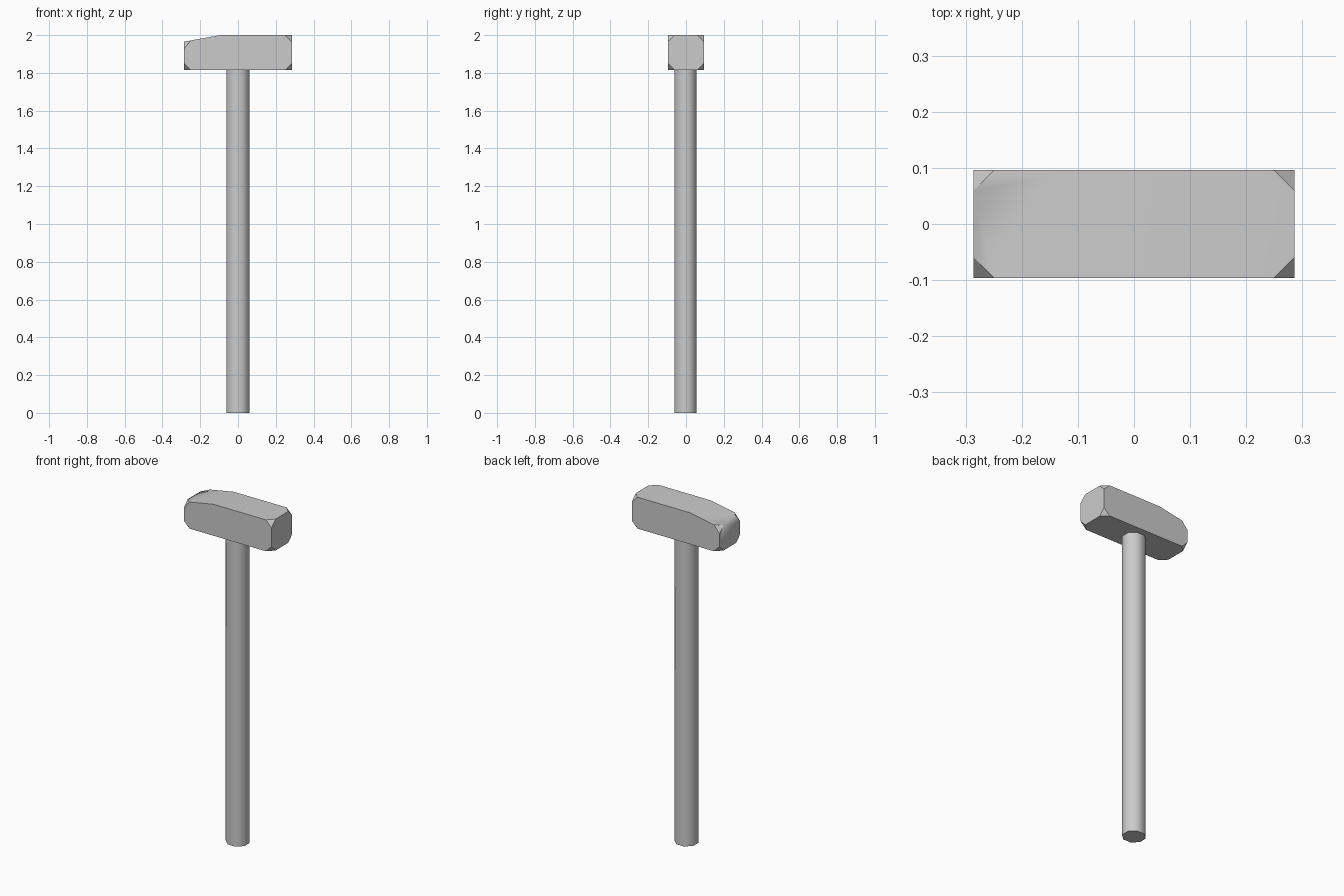
import bpy, bmesh, math
from mathutils import Matrix

cube = bpy.data.objects.get("Cube")
if cube:
    bpy.data.objects.remove(cube, do_unlink=True)

GREY = (0.6, 0.6, 0.6, 1)
grey = bpy.data.materials.new("plain_grey")
grey.use_nodes = True
grey.diffuse_color = GREY
grey.node_tree.nodes["Principled BSDF"].inputs["Base Color"].default_value = GREY


def finish(bm, name, keep_smooth):
    """Smooth faces, sharp edges except where keep_smooth(edge) is true."""
    bmesh.ops.recalc_face_normals(bm, faces=bm.faces)
    for f in bm.faces:
        f.smooth = True
    for e in bm.edges:
        e.smooth = keep_smooth(e)
    mesh = bpy.data.meshes.new(name)
    bm.to_mesh(mesh)
    bm.free()
    mesh.materials.append(grey)
    obj = bpy.data.objects.new(name, mesh)
    bpy.context.collection.objects.link(obj)
    return obj


# Hammer head: side profile pushed through in y, then its corners cut off
LEFT, RIGHT, BOTTOM, TOP = -0.286, 0.286, 1.815, 2.0
BEND, DROP, HALF_DEPTH, CUT = -0.095, 1.965, 0.096, 0.037
profile = [(LEFT, BOTTOM), (RIGHT, BOTTOM), (RIGHT, TOP), (BEND, TOP), (LEFT, DROP)]
bm = bmesh.new()
face = bm.faces.new([bm.verts.new((x, -HALF_DEPTH, z)) for x, z in profile])
extruded = bmesh.ops.extrude_face_region(bm, geom=[face])
moved = [v for v in extruded["geom"] if isinstance(v, bmesh.types.BMVert)]
bmesh.ops.translate(bm, verts=moved, vec=(0, 2 * HALF_DEPTH, 0))
corners = [v for v in bm.verts if abs(v.co.x - BEND) > 0.01]
bmesh.ops.bevel(bm, geom=corners, offset=CUT, offset_type='OFFSET',
                segments=1, profile=0.5, affect='VERTICES')


def sloped_end(e):
    """The bend on top and the upper rim of the low end are rounded over."""
    a, b = (v.co for v in e.verts)
    across = abs(a.x - b.x) < 0.001 and abs(a.z - b.z) < 0.001
    return across and a.x < BEND + 0.01 and a.z > DROP - 0.01


finish(bm, "hammer_head", sloped_end)

# Handle: eight-sided shaft with a flat side to the front
bm = bmesh.new()
HEIGHT = 1.82
radius = 0.06 / math.cos(math.pi / 8)
bmesh.ops.create_cone(bm, cap_ends=True, segments=8, radius1=radius, radius2=radius,
                      depth=HEIGHT,
                      matrix=Matrix.Translation((-0.001, -0.002, HEIGHT / 2))
                      @ Matrix.Diagonal((1.02, 0.96, 1, 1))
                      @ Matrix.Rotation(math.pi / 8, 4, 'Z'))
bm.normal_update()
if not any(abs(f.normal.y + 1) < 0.01 for f in bm.faces):
    bmesh.ops.rotate(bm, verts=bm.verts, cent=(0, 0, 0),
                     matrix=Matrix.Rotation(math.pi / 8, 3, 'Z'))
finish(bm, "handle", lambda e: abs(e.verts[0].co.z - e.verts[1].co.z) > 0.1)
